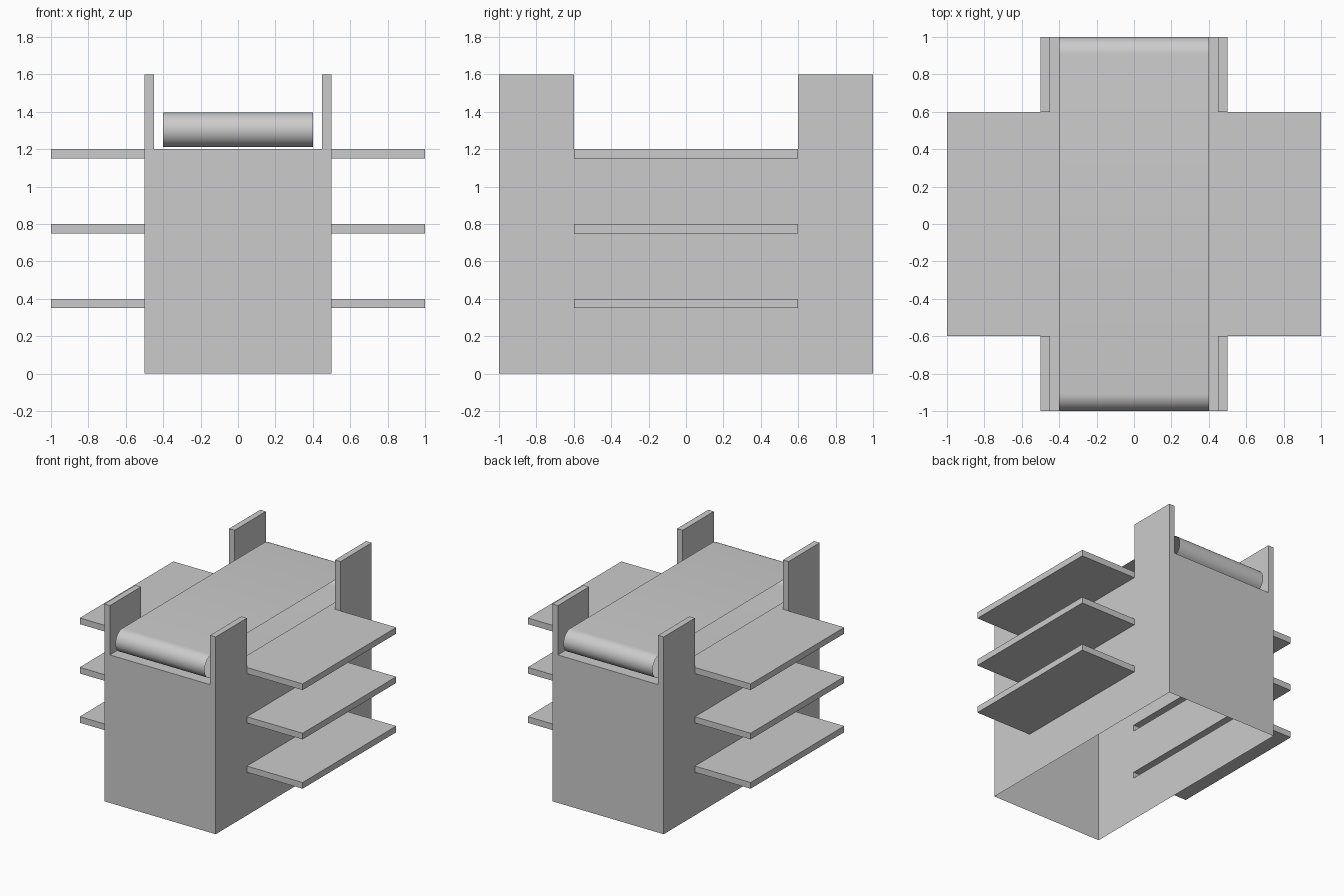
import bpy, bmesh, math
from mathutils import Vector

if "Cube" in bpy.data.objects:
    bpy.data.objects.remove(bpy.data.objects["Cube"])


def finish(name, bm):
    bmesh.ops.remove_doubles(bm, verts=bm.verts, dist=1e-4)
    bmesh.ops.recalc_face_normals(bm, faces=bm.faces)
    mesh = bpy.data.meshes.new(name)
    bm.to_mesh(mesh)
    bm.free()
    ob = bpy.data.objects.new(name, mesh)
    bpy.context.collection.objects.link(ob)
    return ob


def pairs(values):
    return list(zip(values, values[1:]))


# Counter body: thin open-bottomed shell, gridded where shelves and posts grow out
X = [-0.5, -0.45, 0.45, 0.5]
Y = [-1.0, -0.6, 0.6, 1.0]
Z = [0, 0.35, 0.4, 0.75, 0.8, 1.15, 1.2]
bm = bmesh.new()


def quad(*pts):
    return bm.faces.new([bm.verts.new(p) for p in pts])


for a, b in pairs(Z):
    for y in (-1, 1):
        for l, r in pairs(X):
            quad((l, y, a), (r, y, a), (r, y, b), (l, y, b))
    for x in (-0.5, 0.5):
        for l, r in pairs(Y):
            quad((x, l, a), (x, r, a), (x, r, b), (x, l, b))
for l, r in pairs(X):
    for f, k in pairs(Y):
        quad((l, f, 1.2), (r, f, 1.2), (r, k, 1.2), (l, k, 1.2))
bmesh.ops.remove_doubles(bm, verts=bm.verts, dist=1e-4)
bmesh.ops.recalc_face_normals(bm, faces=bm.faces)


def pull_out(faces, vec):
    new = bmesh.ops.extrude_face_region(bm, geom=faces)["geom"]
    verts = [g for g in new if isinstance(g, bmesh.types.BMVert)]
    bmesh.ops.translate(bm, verts=verts, vec=Vector(vec))
    old = [f for f in faces if f.is_valid]
    if old:
        bmesh.ops.delete(bm, geom=old, context='FACES_ONLY')


def face_at(x, y, z):
    return min(bm.faces, key=lambda f: (f.calc_center_median() - Vector((x, y, z))).length)


# Side shelves and corner posts
for s in (-1, 1):
    for z in (0.375, 0.775, 1.175):
        pull_out([face_at(0.5 * s, 0, z)], (0.5 * s, 0, 0))
    for y in (-0.8, 0.8):
        pull_out([face_at(0.475 * s, y, 1.2)], (0, 0, 0.4))
finish("counter_body", bm)

# Conveyor belt: thin loop with rounded ends and open sides
R, ZC, N = 0.092, 1.304, 16
profile = []
for s in (1, -1):
    for i in range(N + 1):
        t = math.pi * i / N
        profile.append((s * (1 - R + R * math.sin(t)), ZC + s * R * math.cos(t)))
bm = bmesh.new()
left = [bm.verts.new((-0.4, y, z)) for y, z in profile]
right = [bm.verts.new((0.4, y, z)) for y, z in profile]
for i in range(len(profile)):
    j = (i + 1) % len(profile)
    bm.faces.new((left[i], left[j], right[j], right[i]))
belt = finish("conveyor_belt", bm)
bpy.context.view_layer.objects.active = belt
belt.select_set(True)
bpy.ops.object.shade_smooth_by_angle(angle=math.radians(30))
